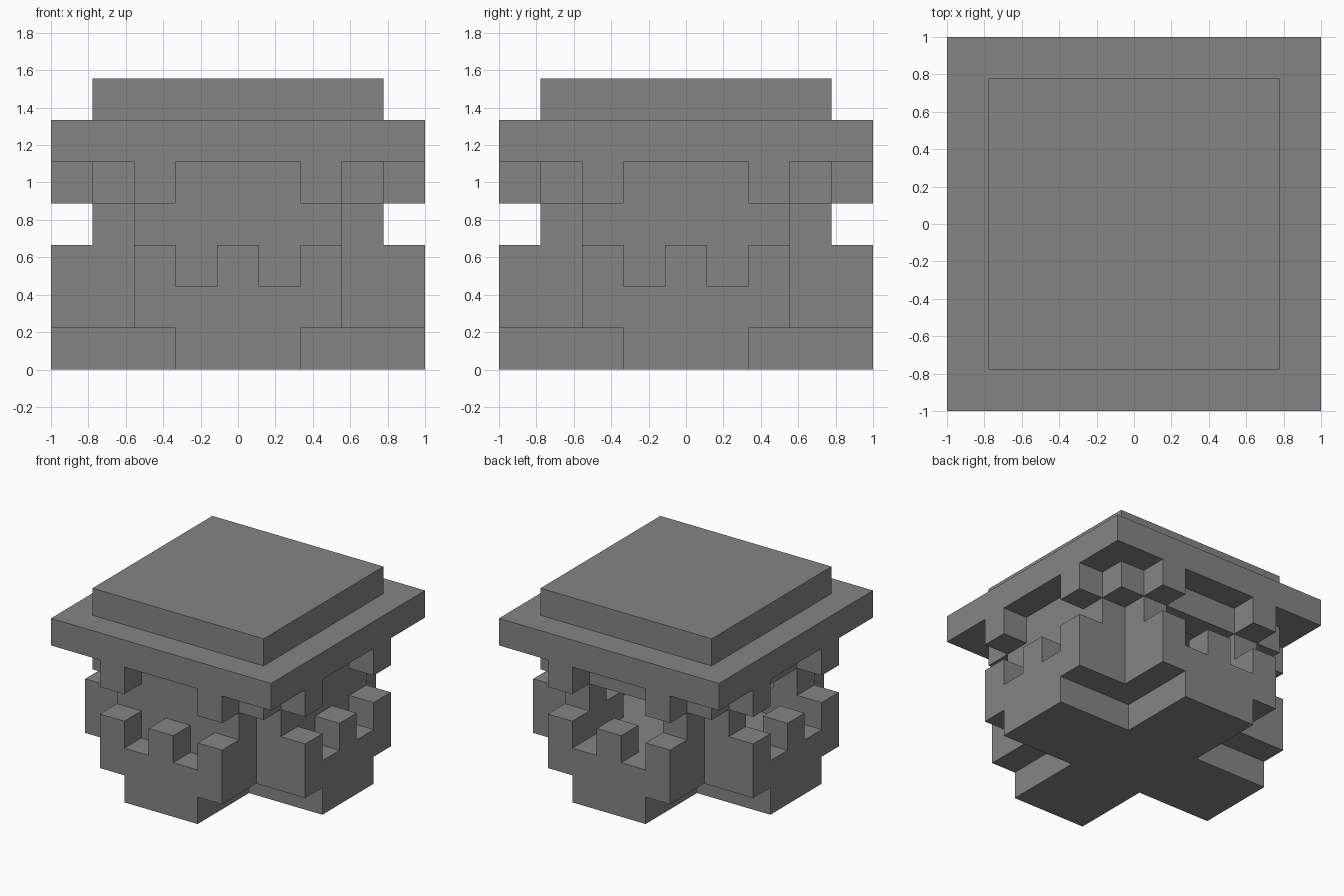
import bpy
import bmesh
from math import pi
from mathutils import Matrix, Vector

CELL = 2 / 9  # the whole tower sits on a grid of cubes this size

cube = bpy.data.objects.get("Cube")
if cube:
    bpy.data.objects.remove(cube, do_unlink=True)

stone = bpy.data.materials.new("grey stone")
stone.use_nodes = True
grey = (0.235, 0.235, 0.235, 1)
stone.diffuse_color = grey
stone.node_tree.nodes["Principled BSDF"].inputs["Base Color"].default_value = grey


def finish(bm, name):
    """Scale from cells to units and make the object."""
    bmesh.ops.scale(bm, vec=(CELL,) * 3, verts=bm.verts)
    bmesh.ops.recalc_face_normals(bm, faces=bm.faces)
    mesh = bpy.data.meshes.new(name)
    bm.to_mesh(mesh)
    bm.free()
    mesh.materials.append(stone)
    bpy.context.collection.objects.link(bpy.data.objects.new(name, mesh))


def blocks(name, boxes, sides=(0,)):
    """Boxes of (centre x, centre y, bottom, size x, size y, height), turned to each side."""
    bm = bmesh.new()
    for side in sides:
        turn = Matrix.Rotation(side * pi / 2, 4, 'Z')
        for x, y, z, sx, sy, h in boxes:
            place = Matrix.Translation((x, y, z + h / 2)) @ Matrix.Diagonal((sx, sy, h, 1))
            bmesh.ops.create_cube(bm, size=1, matrix=turn @ place)
    finish(bm, name)


def cross(name, half, bottom, reach=4.5):
    """Cross-shaped slab, one cell high."""
    bm = bmesh.new()
    verts = []
    for side in range(4):
        turn = Matrix.Rotation(side * pi / 2, 3, 'Z')
        for x, y in ((-half, -half), (-half, -reach), (half, -reach)):
            verts.append(bm.verts.new(turn @ Vector((x, y, bottom))))
    face = bm.faces.new(verts)
    ext = bmesh.ops.extrude_face_region(bm, geom=[face], use_keep_orig=True)
    top = [g for g in ext["geom"] if isinstance(g, bmesh.types.BMVert)]
    bmesh.ops.translate(bm, vec=(0, 0, 1), verts=top)
    finish(bm, name)


ALL = range(4)

# Stepped cross base
cross("foot", 1.5, 0)
cross("base", 2.5, 1)

# Battlements on the ends of the arms
blocks("battlements", [(x, -4, 2, 1, 1, 1) for x in (-2, 0, 2)], ALL)

# Piers and the low steps in the inside corners
blocks("piers", [(x, -3, 2, 1, 1, 3) for x in (-2, 2)], ALL)
blocks("inner_corners", [(-2, -2, 2, 1, 1, 1)], ALL)

# Two closed sides, two open doorways, a lintel over each
blocks("walls", [(0, -3, 2, 3, 1, 2)], (0, 1))
blocks("lintels", [(0, -3, 4, 3, 1, 1)], ALL)

# Supports under the roof
blocks("brackets", [(x, -4, 4, 1, 1, 1) for x in (-2, 2)], ALL)
blocks("corner_blocks", [(-3, -3, 4, 1, 1, 1)], ALL)

# Roof
blocks("roof_slab", [(0, 0, 5, 9, 9, 1)])
blocks("roof_cap", [(0, 0, 6, 7, 7, 1)])
